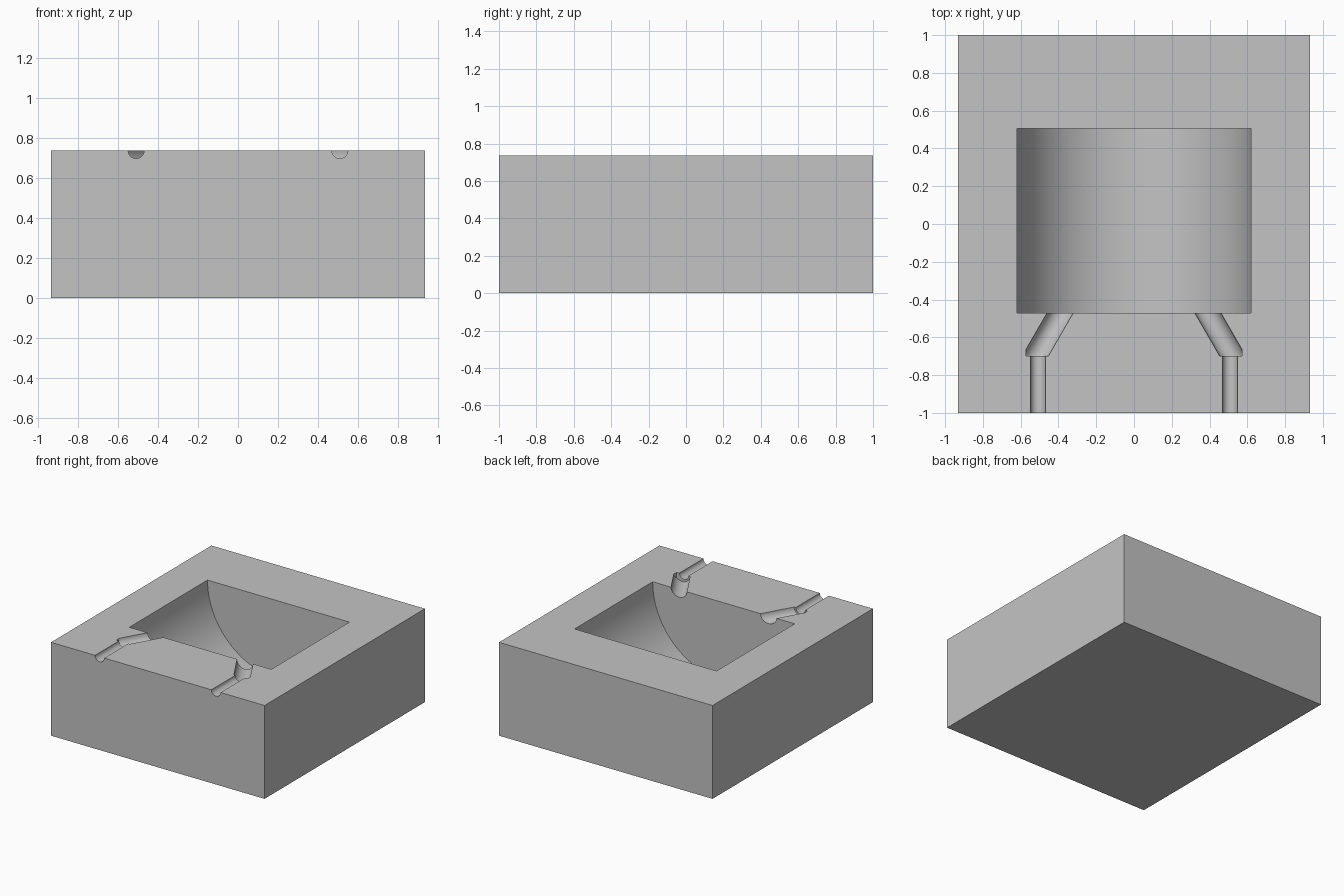
import bpy
import bmesh
import math
from mathutils import Matrix, Vector

if "Cube" in bpy.data.objects:
    bpy.data.objects.remove(bpy.data.objects["Cube"], do_unlink=True)

WIDTH, DEPTH, TOP = 1.864, 2.0, 0.737

gray = bpy.data.materials.new("plain_gray")
gray.use_nodes = True
color = (0.55, 0.55, 0.55, 1)
gray.diffuse_color = color
gray.node_tree.nodes["Principled BSDF"].inputs["Base Color"].default_value = color


def make_object(name, bm):
    bmesh.ops.recalc_face_normals(bm, faces=bm.faces)
    mesh = bpy.data.meshes.new(name)
    bm.to_mesh(mesh)
    bm.free()
    mesh.materials.append(gray)
    obj = bpy.data.objects.new(name, mesh)
    bpy.context.collection.objects.link(obj)
    return obj


def rod(name, start, end, radius, sides, clips=()):
    """Cylinder between two plan points at the top surface, trimmed by planes."""
    a, b = Vector((*start, TOP)), Vector((*end, TOP))
    bm = bmesh.new()
    turn = (b - a).to_track_quat("Z", "Y").to_matrix().to_4x4()
    bmesh.ops.create_cone(bm, cap_ends=True, segments=sides, radius1=radius,
                          radius2=radius, depth=(b - a).length,
                          matrix=Matrix.Translation((a + b) / 2) @ turn)
    for point, normal in clips:
        bmesh.ops.bisect_plane(bm, geom=bm.verts[:] + bm.edges[:] + bm.faces[:],
                               plane_co=point, plane_no=normal, clear_outer=True)
        bmesh.ops.holes_fill(bm, edges=[e for e in bm.edges if e.is_boundary])
    obj = make_object(name, bm)
    obj.hide_render = True
    return obj


# Solid block
bm = bmesh.new()
bmesh.ops.create_cube(bm, size=1, matrix=Matrix.Translation((0, 0, TOP / 2))
                      @ Matrix.Diagonal((WIDTH, DEPTH, TOP, 1)))
block = make_object("mold_block", bm)

# Half-round cavity, then a straight and an angled channel on each side
cutters = [rod("cavity_cutter", (0, -0.47), (0, 0.505), 0.62, 96)]
for side, s in (("left", 1), ("right", -1)):
    cutters.append(rod(side + "_elbow_cutter", (s * 0.581, -0.8), (s * 0.35, -0.4), 0.06, 48,
                       [((0, -0.7, 0), (0, -1, 0)), ((s * 0.572, 0, 0), (s, 0, 0))]))
    cutters.append(rod(side + "_channel_cutter", (s * 0.508, -1.1), (s * 0.508, -0.68), 0.04, 48))

bpy.context.view_layer.objects.active = block
block.select_set(True)
for cutter in cutters:
    mod = block.modifiers.new(cutter.name, "BOOLEAN")
    mod.operation = "DIFFERENCE"
    mod.solver = "EXACT"
    mod.object = cutter
    bpy.ops.object.modifier_apply(modifier=mod.name)
for cutter in cutters:
    bpy.data.objects.remove(cutter, do_unlink=True)

bpy.ops.object.select_all(action="DESELECT")
block.select_set(True)
bpy.ops.object.shade_smooth_by_angle(angle=math.radians(30))
